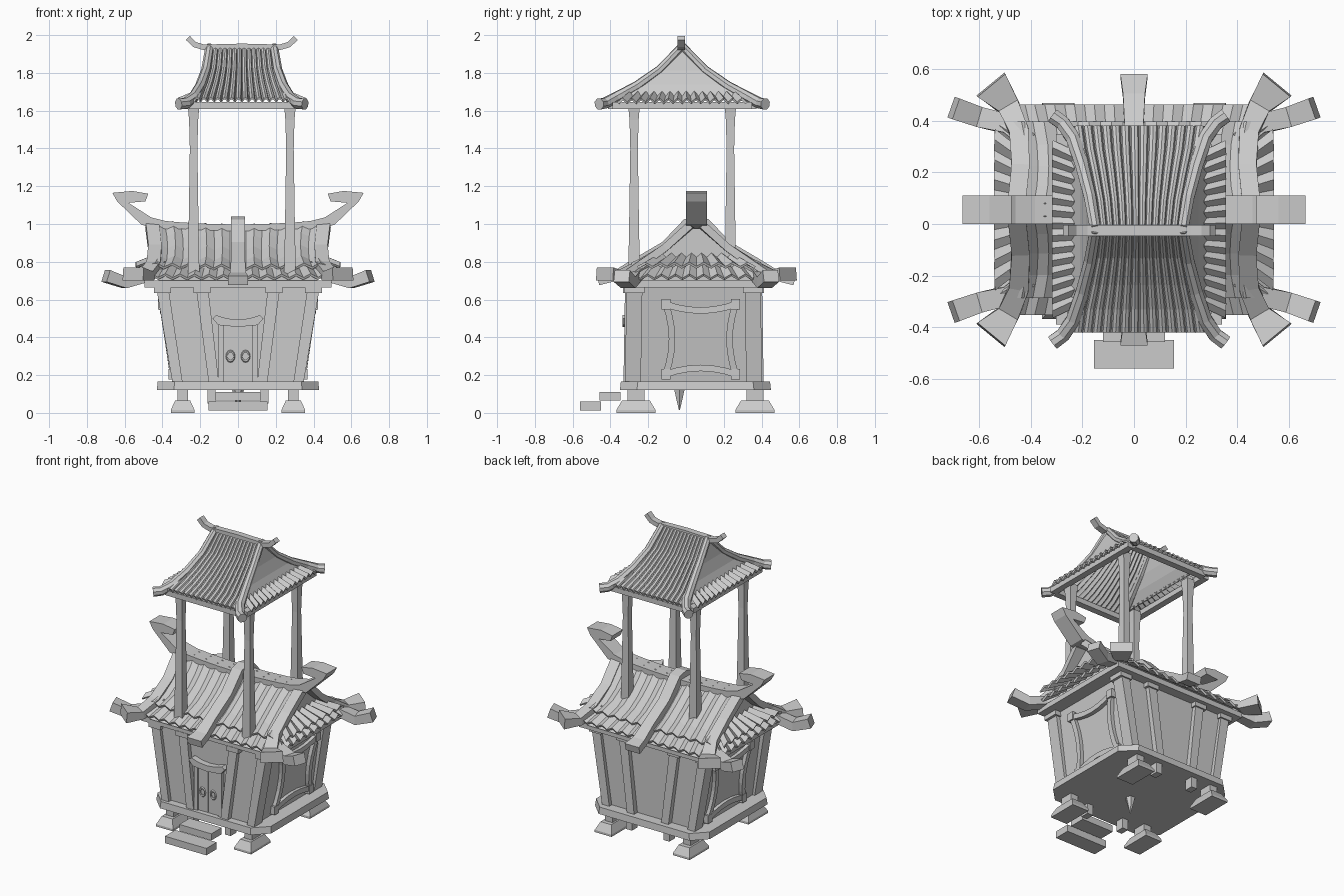
import bpy, bmesh, math
from mathutils import Vector as V

if "Cube" in bpy.data.objects:
    bpy.data.objects.remove(bpy.data.objects["Cube"])

CY = 0.055               # centre of the house in y
UX, UY = 0.02, -0.02     # centre of the upper canopy
S = (-1, 1)


def mesh(name, verts, faces, thick=0):
    bm = bmesh.new()
    vs = [bm.verts.new(v) for v in verts]
    for f in faces:
        bm.faces.new([vs[i] for i in f])
    bmesh.ops.recalc_face_normals(bm, faces=bm.faces)
    me = bpy.data.meshes.new(name)
    bm.to_mesh(me)
    bm.free()
    ob = bpy.data.objects.new(name, me)
    bpy.context.collection.objects.link(ob)
    if thick:
        m = ob.modifiers.new("thickness", 'SOLIDIFY')
        m.thickness, m.offset = thick, 0
    return ob


def loft(name, rings):
    n, k = len(rings[0]), len(rings)
    faces = [[i*n + j, i*n + (j+1) % n, (i+1)*n + (j+1) % n, (i+1)*n + j]
             for i in range(k-1) for j in range(n)]
    faces += [list(range(n)), list(range((k-1)*n, k*n))]
    return mesh(name, [p for r in rings for p in r], faces)


def rect(x, y, z, hx, hy):
    return [(x-hx, y-hy, z), (x+hx, y-hy, z), (x+hx, y+hy, z), (x-hx, y+hy, z)]


def box(name, x, y, z0, z1, hx, hy):
    return loft(name, [rect(x, y, z0, hx, hy), rect(x, y, z1, hx, hy)])


def prism(name, pts, axis, a, b):
    def put(p, c):
        return (c, p[0], p[1]) if axis == 'x' else (p[0], c, p[1])
    return loft(name, [[put(p, a) for p in pts], [put(p, b) for p in pts]])


def sweep(name, pts, side=None, n=4):
    """Sweep a section along points (x, y, z, width, height)."""
    P, rings = [V(p[:3]) for p in pts], []
    for i, p in enumerate(P):
        t = (P[min(i+1, len(P)-1)] - P[max(i-1, 0)]).normalized()
        s = V(side) if side else t.cross(V((0, 0, 1))).normalized()
        u = s.cross(t).normalized()
        r = math.sqrt(.5) if n == 4 else .5
        rings.append([p + s*pts[i][3]*r*math.cos((k+.5)*math.tau/n)
                      + u*pts[i][4]*r*math.sin((k+.5)*math.tau/n) for k in range(n)])
    return loft(name, rings)


def tiles(name, rows, n, amp, place, wave=(0, 1), thick=.014):
    """Corrugated roof sheet; rows are (half length, distance out, z, lift at ends)."""
    m = n*len(wave) + 1
    verts = []
    for hl, d, z, lift in rows:
        for i in range(m):
            t = 2*i/(m-1) - 1
            verts.append(place(t*hl, d, z + lift*t*t + amp*wave[i % len(wave)]))
    faces = [[r*m+i, r*m+i+1, (r+1)*m+i+1, (r+1)*m+i]
             for r in range(len(rows)-1) for i in range(m-1)]
    return mesh(name, verts, faces, thick)


# Base slab with cut corners
def octa(z, hx, hy, c):
    q = [(hx-c, -hy), (hx, -hy+c), (hx, hy-c), (hx-c, hy)]
    return [(x, y+CY-.005, z) for x, y in q + [(-x, -y) for x, y in q]]


loft("base_slab", [octa(.12, .43, .4, .09), octa(.165, .425, .395, .09)])

# Feet, small props, steps, spike underneath
for sx in S:
    for sy in S:
        x, y = sx*.293, .05 + sy*.315
        loft("foot", [rect(x, y, 0, .063, .104), rect(x, y, .015, .063, .104),
                      rect(x, y, .065, .04, .074)])
        box("foot_post", x, y, .06, .125, .028, .045)
        box("small_prop", sx*.14, .05 + sy*.33, .05, .125, .022, .03)
box("lower_step", 0, -.505, .013, .06, .155, .055)
box("upper_step", 0, -.402, .065, .11, .12, .055)
loft("under_spike", [[(r*math.cos(a*math.tau/6), -.035 + r*math.sin(a*math.tau/6), z)
                      for a in range(6)] for r, z in ((.032, .125), (.018, .07), (.003, .015))])

# Flared house body and wall posts
loft("walls", [rect(0, .04, .16, .33, .335), rect(0, .04, .67, .405, .335)])
for sx in S:
    for y, sy in ((-.285, -1), (.365, 1)):
        for name, xb, xt, hy in (("corner_post", .32, .40, .042), ("wall_post", .128, .19, .03)):
            yy = y + (.012 if name == "corner_post" else -.008)*-sy
            loft(name, [rect(sx*xb, yy + sy*.008, .16, .027, hy),
                        rect(sx*xt, yy, .66, .032, hy)])
            box("post_cap", sx*xt, yy, .635, .668, .045, hy + .01)

# Door with frame, curved lintel and rings
box("door", 0, -.30, .16, .47, .095, .012)
for sx in S:
    box("door_jamb", sx*.09, -.303, .16, .47, .012, .02)
    box("door_leaf", sx*.037, -.306, .17, .46, .035, .012)
    bpy.ops.mesh.primitive_torus_add(major_segments=12, minor_segments=5, major_radius=.019,
                                     minor_radius=.006, location=(sx*.04, -.323, .3),
                                     rotation=(math.pi/2, 0, 0))
    bpy.context.object.name = "door_ring"
    bpy.context.object.scale = (1, 1.35, 1)
prism("door_lintel", [(-.105, .465), (-.135, .5), (-.115, .517), (-.06, .5), (0, .494), (.06, .5),
                      (.115, .517), (.135, .5), (.105, .465), (0, .455)], 'y', -.337, -.29)

# Curved frame on both side walls
for sx in S:
    def on_wall(y, z):
        return (sx*(.335 + .15*(z - .165)), .078 + y, z, .04, .034)
    T = (-1, -.7, -.35, 0, .35, .7, 1)
    for k in S:
        sweep("side_frame_upright", [on_wall(k*(.152 + .033*t*t), .39 + .185*t) for t in T], (1, 0, 0))
        sweep("side_frame_rail", [on_wall(.185*t, .39 + k*(.152 + .033*t*t)) for t in T], (1, 0, 0))
        for j in S:
            x, y, z = on_wall(k*.185, .39 + j*.185)[:3]
            box("side_frame_knot", x, y, z - .027, z + .027, .026, .024)

# Lower roof: eave slab, core, corrugated tiles on four sides
box("eave_slab", 0, CY, .665, .70, .495, .385)
half = [(.40, .70), (.33, .745), (.165, .85), (.03, .975)]
prism("roof_core", [(CY+d, z) for d, z in half] + [(CY-d, z) for d, z in half[::-1]], 'x', -.42, .42)
for s in S:
    fy = lambda u, d, z: (u, CY + s*d, z)
    fx = lambda u, d, z: (s*d, CY + u, z)
    tiles("main_tiles", [(.475, .02, .975, .025), (.46, .09, .915, .02), (.455, .165, .855, .015),
                         (.46, .25, .80, .01), (.48, .34, .76, .01)], 11, .022, fy)
    tiles("eave_tiles", [(.46, .27, .77, 0), (.50, .405, .708, .005)], 13, .02, fy)
    tiles("side_upper_tiles", [(.20, .40, .825, 0), (.31, .54, .77, 0)], 8, .022, fx)
    tiles("side_lower_tiles", [(.31, .44, .765, 0), (.37, .53, .708, 0)], 10, .022, fx)

# Lower ridge with hooked ends, centre strap
sweep("main_ridge", [(x, CY, .98 + .12*x*x, .11, .035) for x in (-.45, -.3, -.15, 0, .15, .3, .45)])
hook = [(.36, 1.01), (.46, 1.035), (.58, 1.112), (.49, 1.12), (.475, 1.16), (.56, 1.175),
        (.665, 1.165), (.64, 1.12), (.51, .995), (.36, .97)]
arc = [(.52, .70, .106), (.44, .72, .085), (.335, .785, .075), (.165, .885, .075), (.05, 1.005, .075)]
sweep("centre_strap", [(0, CY-d, z, w, .05) for d, z, w in arc] + [(0, CY, 1.015, .075, .05)]
      + [(0, CY+d, z, w, .05) for d, z, w in arc[::-1]], (1, 0, 0))

# Gable strips and the paired corner horns
for sx in S:
    prism("ridge_hook", [(sx*x, z) for x, z in hook], 'y', CY - .055, CY + .055)
    for sy in S:
        def strip(name, pts):
            sweep(name, [(sx*x, CY + sy*y, z, w, h) for x, y, z, w, h in pts])
        strip("gable_strip", [(.455, .03, .995, .07, .04), (.44, .165, .875, .07, .04),
                              (.445, .30, .785, .075, .045), (.485, .40, .725, .085, .05),
                              (.555, .485, .735, .14, .07)])
        strip("corner_horn", [(.40, .26, .78, .07, .05), (.48, .33, .725, .075, .055),
                              (.60, .36, .69, .08, .06), (.70, .395, .725, .085, .065)])

# Canopy posts, flared at both ends
for sx in S:
    for sy in S:
        x, y = UX + sx*.255, UY + sy*.255
        loft("canopy_post", [rect(x - sx*o, y - sy*o, z, h, h) for z, h, o in
                             ((.73, .031, 0), (1.0, .026, 0), (1.4, .02, 0), (1.55, .024, 0), (1.63, .031, 0))])

# Canopy roof: beams, rolled tiles, slanted gables, side tiles, rounded hips
for s in S:
    box("canopy_long_beam", UX, UY + s*.37, 1.61, 1.645, .28, .022)
    box("canopy_side_beam", UX + s*.30, UY, 1.61, 1.645, .022, .37)
    fy = lambda u, d, z: (UX + u, UY + s*d, z)
    fx = lambda u, d, z: (UX + s*d, UY + u, z)
    tiles("canopy_tiles", [(.175, .008, 1.925, 0), (.19, .11, 1.81, 0), (.215, .215, 1.735, 0),
                           (.24, .31, 1.68, 0), (.255, .40, 1.645, 0)], 14, .02, fy,
          (0, .8, 1, .8), .01)
    prof = [(.01, 1.925, .175), (.11, 1.81, .20), (.215, 1.735, .225), (.34, 1.67, .26)]
    mesh("canopy_gable", [fx(k*d, x, z) for k in S for d, z, x in prof],
         [[i, i+1, i+5, i+4] for i in range(3)], .012)
    tiles("canopy_side_tiles", [(.30, .25, 1.675, 0), (.34, .335, 1.64, 0)], 14, .022, fx)
    for sy in S:
        sweep("canopy_hip", [(UX + s*x, UY + sy*y, z, w, w) for x, y, z, w in
                             ((.17, .0, 1.94, .045), (.19, .12, 1.815, .05), (.22, .24, 1.73, .055),
                              (.255, .35, 1.67, .06), (.295, .41, 1.64, .06), (.335, .44, 1.635, .062))],
              None, 8)

# Top ridge with upturned ends
sweep("top_ridge", [(UX + x, UY - .005, z, .042, .03) for x, z in
                    ((-.285, 1.985), (-.25, 1.95), (-.2, 1.935), (0, 1.94), (.2, 1.935),
                     (.25, 1.95), (.285, 1.985))], (0, 1, 0))
